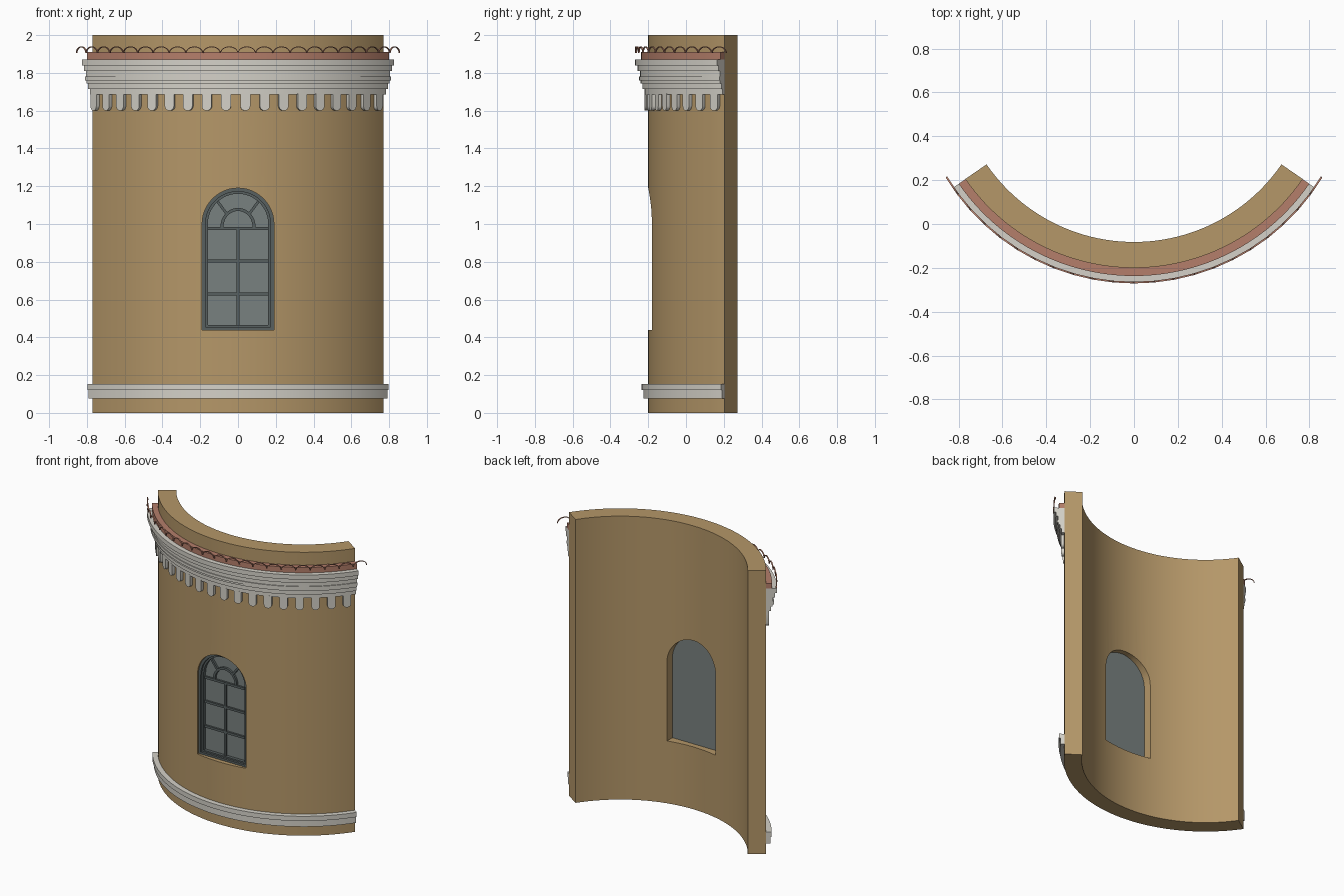
import bpy, bmesh
from math import sin, cos, pi, radians
from mathutils import Matrix, Vector

if "Cube" in bpy.data.objects:
    bpy.data.objects.remove(bpy.data.objects["Cube"])

CY = 0.734            # centre of the curve, behind the wall
HALF = radians(55.5)  # half of the wall's sweep
R_OUT, R_IN = 0.934, 0.816


def material(name, rgb):
    m = bpy.data.materials.new(name)
    m.use_nodes = True
    m.diffuse_color = (*rgb, 1)
    m.node_tree.nodes["Principled BSDF"].inputs["Base Color"].default_value = (*rgb, 1)
    return m


PLASTER = material("tan plaster", (0.46, 0.31, 0.14))
STONE = material("pale stone", (0.66, 0.64, 0.58))
CLAY = material("clay red", (0.46, 0.21, 0.145))
GLASS = material("grey glass", (0.19, 0.22, 0.215))
FRAME = material("dark frame", (0.095, 0.115, 0.115))


def finish(name, bm, mat, smooth=True):
    bmesh.ops.recalc_face_normals(bm, faces=bm.faces)
    mesh = bpy.data.meshes.new(name)
    bm.to_mesh(mesh)
    bm.free()
    mesh.materials.append(mat)
    ob = bpy.data.objects.new(name, mesh)
    bpy.context.collection.objects.link(ob)
    if smooth:
        bpy.ops.object.select_all(action='DESELECT')
        ob.select_set(True)
        bpy.context.view_layer.objects.active = ob
        bpy.ops.object.shade_smooth_by_angle(angle=radians(30))
    return ob


def sweep(name, profile, mat, half=HALF, steps=48, smooth=True):
    """Sweep a closed (radius, z) profile along the wall's arc."""
    bm = bmesh.new()
    rows = []
    for i in range(steps + 1):
        a = -half + 2 * half * i / steps
        rows.append([bm.verts.new((r * sin(a), CY - r * cos(a), z)) for r, z in profile])
    n = len(profile)
    for p, q in zip(rows, rows[1:]):
        for j in range(n):
            k = (j + 1) % n
            bm.faces.new((p[j], p[k], q[k], q[j]))
    bm.faces.new(rows[0])
    bm.faces.new(rows[-1])
    return finish(name, bm, mat, smooth)


def prism(bm, outline, y0, y1, matrix=Matrix()):
    """Extrude an (x, z) outline from y0 to y1."""
    a, b = [[bm.verts.new(matrix @ Vector((x, y, z))) for x, z in outline] for y in (y0, y1)]
    bm.faces.new(a)
    bm.faces.new(b)
    for j in range(len(a)):
        k = (j + 1) % len(a)
        bm.faces.new((a[j], a[k], b[k], b[j]))


def band(bm, outer, inner, y0, y1, closed=False, matrix=Matrix()):
    """Solid strip between two matching (x, z) outlines."""
    n = len(outer)
    rings = [[bm.verts.new(matrix @ Vector((x, y, z))) for x, z in line]
             for line, y in ((outer, y0), (inner, y0), (inner, y1), (outer, y1))]
    for j in range(n if closed else n - 1):
        k = (j + 1) % n
        for s in range(4):
            p, q = rings[s], rings[(s + 1) % 4]
            bm.faces.new((p[j], p[k], q[k], q[j]))
    if not closed:
        for e in (0, -1):
            bm.faces.new([r[e] for r in rings])


def arc(rx, rz, z, steps=24):
    return [(rx * cos(pi * i / steps), z + rz * sin(pi * i / steps)) for i in range(steps + 1)]


def arch(w, bottom, spring=1.0):
    return [(w, bottom)] + arc(w, w, spring) + [(-w, bottom)]


def turned(a):
    """Frame rotated about the curve's centre, with y = -radius."""
    return Matrix.Translation((0, CY, 0)) @ Matrix.Rotation(a, 4, 'Z')


# Curved wall with an arched opening
wall = sweep("curved_wall", [(R_IN, 0), (R_OUT, 0), (R_OUT, 2), (R_IN, 2)], PLASTER, smooth=False)
bm = bmesh.new()
prism(bm, arch(0.19, 0.44), -0.4, 0.1)
cutter = finish("window_cutter", bm, PLASTER, False)
cut = wall.modifiers.new("opening", 'BOOLEAN')
cut.operation, cut.solver, cut.object = 'DIFFERENCE', 'EXACT', cutter
bpy.ops.object.select_all(action='DESELECT')
wall.select_set(True)
bpy.context.view_layer.objects.active = wall
bpy.ops.object.modifier_apply(modifier=cut.name)
bpy.data.objects.remove(cutter)
bpy.ops.object.shade_smooth_by_angle(angle=radians(30))

# Mouldings, kept a hair short of the wall ends
TRIM = HALF - 0.001
BACK = R_OUT - 0.004


def moulding(name, steps, mat):
    """Stepped trim from (radius, bottom, top) courses, listed upwards."""
    prof = [(BACK, steps[0][1])]
    for r, lo, hi in steps:
        prof += [(r, lo), (r, hi)]
    return sweep(name, prof + [(BACK, steps[-1][2])], mat, TRIM)


moulding("base_moulding", [(0.96, 0.075, 0.12), (0.969, 0.12, 0.153)], STONE)
moulding("cornice", [(0.953, 1.685, 1.715), (0.965, 1.715, 1.745), (0.975, 1.745, 1.76),
                     (0.983, 1.76, 1.78), (0.977, 1.78, 1.81), (0.991, 1.81, 1.84),
                     (1.004, 1.84, 1.872)], STONE)
moulding("clay_course", [(0.971, 1.872, 1.91)], CLAY)

# Round-bottomed dentils under the cornice
bm = bmesh.new()
drop = [(0.026, 1.69)] + [(x, z) for x, z in arc(0.026, -0.024, 1.624, 8)] + [(-0.026, 1.69)]
for k in range(-9, 9):
    prism(bm, drop, -0.953, -BACK, turned(radians(2.35 + 6.2 * k)))
finish("dentils", bm, STONE)

# Scalloped row of thin tile ends
bm = bmesh.new()
COUNT = 22
PITCH = radians(117.4) / COUNT
for k in range(COUNT):
    band(bm, arc(0.0475, 0.036, 1.904, 12), arc(0.0435, 0.032, 1.904, 12), -1.004, -0.996,
         matrix=turned((k - (COUNT - 1) / 2) * PITCH))
finish("tile_ends", bm, CLAY)

# Window frame in two steps
for name, w0, b0, w1, b1, front in (("outer_frame", 0.19, 0.44, 0.172, 0.455, -0.17),
                                    ("inner_frame", 0.172, 0.455, 0.16, 0.465, -0.155)):
    bm = bmesh.new()
    band(bm, arch(w0, b0), arch(w1, b1), front, -0.122, closed=True)
    finish(name, bm, FRAME)

# Glass pane
bm = bmesh.new()
prism(bm, arch(0.19, 0.44), -0.132, -0.12)
finish("glass_pane", bm, GLASS)

# Glazing bars: upright, crossbars, half ring and rays
bm = bmesh.new()


def bar(p, q, w, front=-0.147):
    p, q = Vector(p), Vector(q)
    side = (q - p).orthogonal().normalized() * w / 2
    prism(bm, [p + side, q + side, q - side, p - side], front, -0.125)


bar((0, 0.46), (0, 0.98), 0.016)
for z in (0.63, 0.805, 0.975):
    bar((-0.165, z), (0.165, z), 0.016, -0.145)
band(bm, arc(0.093, 0.1, 0.985), arc(0.077, 0.084, 0.985), -0.147, -0.125)
for a in (radians(48), radians(132)):
    bar((0.087 * cos(a), 0.985 + 0.09 * sin(a)), (0.167 * cos(a), 1.0 + 0.167 * sin(a)), 0.014)
finish("glazing_bars", bm, FRAME)
